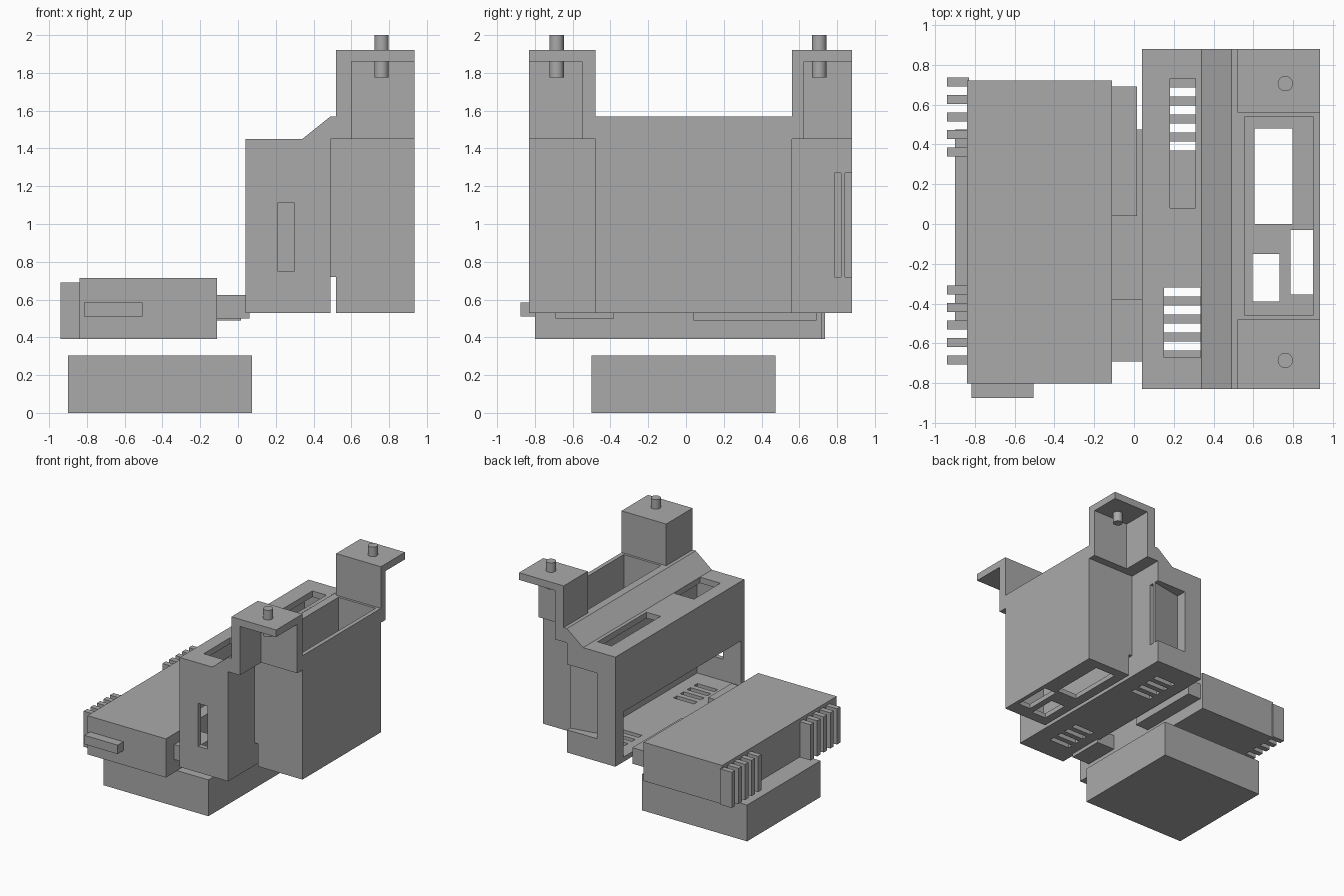
import bpy
import bmesh

cube = bpy.data.objects.get("Cube")
if cube:
    bpy.data.objects.remove(cube, do_unlink=True)

grey = bpy.data.materials.new("plain grey")
grey.use_nodes = True
colour = (0.4, 0.4, 0.4, 1)
grey.diffuse_color = colour
grey.node_tree.nodes["Principled BSDF"].inputs["Base Color"].default_value = colour


def finish(name, bm):
    bmesh.ops.recalc_face_normals(bm, faces=bm.faces)
    mesh = bpy.data.meshes.new(name)
    bm.to_mesh(mesh)
    bm.free()
    mesh.materials.append(grey)
    ob = bpy.data.objects.new(name, mesh)
    bpy.context.scene.collection.objects.link(ob)
    return ob


def prism(name, outline, axis, low, high):
    """Extrude a flat outline along y (points x, z) or z (points x, y)."""
    bm = bmesh.new()
    if axis == "y":
        verts = [bm.verts.new((a, low, b)) for a, b in outline]
        move = (0, high - low, 0)
    else:
        verts = [bm.verts.new((a, b, low)) for a, b in outline]
        move = (0, 0, high - low)
    face = bm.faces.new(verts)
    new = bmesh.ops.extrude_face_region(bm, geom=[face])["geom"]
    bmesh.ops.translate(bm, vec=move, verts=[v for v in new if isinstance(v, bmesh.types.BMVert)])
    return finish(name, bm)


def box(name, x, y, z):
    return prism(name, [(x[0], y[0]), (x[1], y[0]), (x[1], y[1]), (x[0], y[1])], "z", *z)


def cut(ob, cutters):
    for cutter in cutters:
        cutter.hide_render = True
        mod = ob.modifiers.new("cut", "BOOLEAN")
        mod.operation = "DIFFERENCE"
        mod.solver = "EXACT"
        mod.object = cutter
        bpy.context.view_layer.objects.active = ob
        bpy.ops.object.modifier_apply(modifier=mod.name)
        bpy.data.objects.remove(cutter, do_unlink=True)


FRONT, BACK = -0.83, 0.88
BASE, RIM = 0.53, 1.57

# Long hollow housing with a sloped shoulder
housing = prism("housing", [(0.04, BASE), (0.49, BASE), (0.49, RIM), (0.34, 1.45), (0.04, 1.45)],
                "y", FRONT, BACK)
cutters = [
    box("cavity", (0.08, 0.45), (FRONT + 0.04, 0.77), (0.57, 1.40)),
    box("side_opening", (0, 0.2), (FRONT + 0.04, 0.77), (0.57, 0.95)),
    box("front_slot", (0.21, 0.30), (FRONT - 0.1, FRONT + 0.1), (0.75, 1.11)),
    box("top_window_back", (0.18, 0.31), (0.08, 0.73), (1.3, 1.5)),
    box("top_window_front", (0.15, 0.34), (-0.67, -0.32), (1.3, 1.44)),
    box("top_window_front_mouth", (0.15, 0.335), (-0.67, -0.32), (1.38, 1.5)),
    prism("clip_recess", [(0.21, 0.79), (0.51, 0.845), (0.51, 0.9), (0.21, 0.9)], "z", 0.72, 1.27),
]
# Vent slots in the floor
for start in (0.685, -0.32):
    for i in range(4):
        top = start - 0.09 * i
        cutters.append(box("vent", (0.15, 0.34), (top - 0.045, top), (0.5, 0.6)))
cut(housing, cutters)
# Narrow slit on the edge beside the clip
cut(housing, [box("clip_slit", (0.455, 0.51), (0.785, 0.82), (0.72, 1.27))])

# Web joining the housing to the socket box
box("joining_web", (0.49, 0.52), (-0.48, 0.56), (0.72, RIM))

# Open socket box with holes in its floor
socket = box("socket_box", (0.52, 0.935), (-0.48, 0.56), (BASE, RIM))
cut(socket, [
    box("pocket", (0.555, 0.9), (-0.46, 0.54), (0.57, 1.7)),
    box("large_hole", (0.605, 0.795), (0, 0.48), (0.4, 0.7)),
    box("small_hole", (0.595, 0.73), (-0.39, -0.15), (0.4, 0.7)),
    box("edge_hole", (0.785, 0.9), (-0.355, -0.03), (0.4, 0.7)),
])

# Mounting ears: cap, two walls and a peg at each end
ears = (("front", FRONT, -0.48, (-0.55, -0.48), -0.685),
        ("back", 0.56, BACK, (0.56, 0.625), 0.705))
for end, y0, y1, inner, peg_y in ears:
    box(end + "_ear_cap", (0.52, 0.935), (y0, y1), (1.86, 1.92))
    box(end + "_ear_side_wall", (0.52, 0.60), (y0, y1), (1.45, 1.86))
    box(end + "_ear_foot", (0.49, 0.52), (y0, y1), (1.45, RIM))
    box(end + "_ear_inner_wall", (0.60, 0.935), inner, (1.45, 1.86))
    bm = bmesh.new()
    bmesh.ops.create_cone(bm, cap_ends=True, segments=32, radius1=0.038, radius2=0.038, depth=0.225)
    bmesh.ops.translate(bm, vec=(0.76, peg_y, 1.8875), verts=bm.verts)
    peg = finish(end + "_peg", bm)
    bpy.ops.object.select_all(action="DESELECT")
    peg.select_set(True)
    bpy.context.view_layer.objects.active = peg
    bpy.ops.object.shade_smooth_by_angle()

# Low plug block with connector tongues and a latch
box("plug_block", (-0.84, -0.11), (-0.80, 0.72), (0.39, 0.715))
box("long_tongue", (-0.11, 0.015), (0.04, 0.69), (0.49, 0.625))
box("short_tongue", (-0.11, 0.06), (-0.69, -0.38), (0.50, 0.625))
box("latch", (-0.815, -0.505), (-0.875, -0.80), (0.51, 0.585))

# Grip fins in two groups
for group, start in (("back", 0.735), ("front", -0.31)):
    for i in range(5):
        top = start - 0.0875 * i
        box(f"{group}_grip_fin_{i + 1}", (-0.94, -0.83), (top - 0.045, top), (0.39, 0.69))

# Separate square base block
box("base_block", (-0.90, 0.075), (-0.50, 0.475), (0, 0.305))
